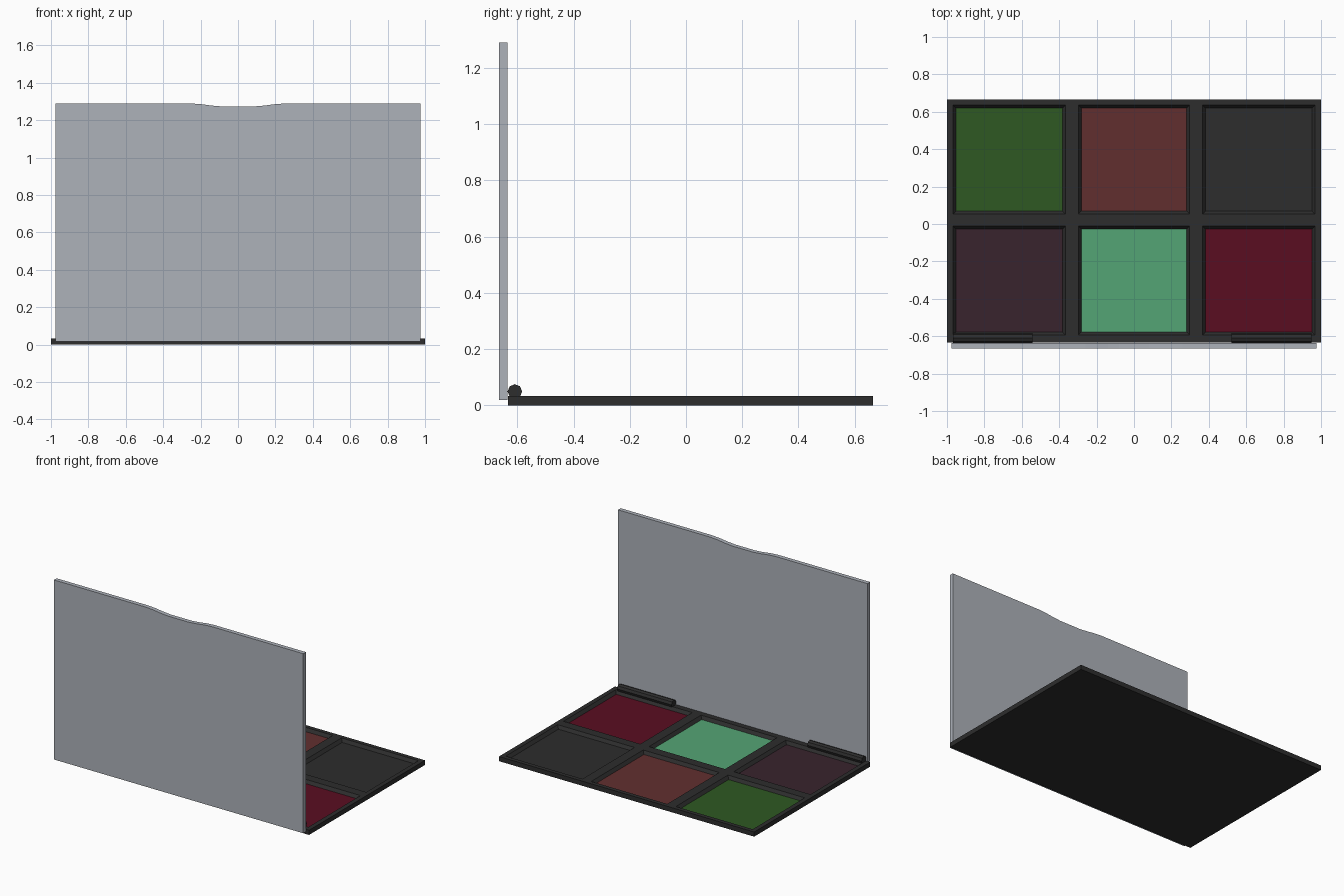
import bpy, bmesh, math
from mathutils import Matrix

if "Cube" in bpy.data.objects:
    bpy.data.objects.remove(bpy.data.objects["Cube"])


def mat(name, rgb):
    m = bpy.data.materials.new(name)
    lin = [((c / 255 + 0.055) / 1.055) ** 2.4 if c > 10 else c / 255 / 12.92 for c in rgb]
    m.diffuse_color = (*lin, 1)
    m.use_nodes = True
    m.node_tree.nodes["Principled BSDF"].inputs["Base Color"].default_value = m.diffuse_color
    return m


def make(name, bm, mats):
    bmesh.ops.recalc_face_normals(bm, faces=bm.faces)
    me = bpy.data.meshes.new(name)
    bm.to_mesh(me)
    bm.free()
    for m in mats:
        me.materials.append(m)
    ob = bpy.data.objects.new(name, me)
    bpy.context.collection.objects.link(ob)
    return ob


black = mat("black plastic", (45, 45, 45))
glass = mat("lid grey", (173, 178, 186))
pans = [mat("plum", (56, 35, 45)), mat("mint", (84, 165, 117)), mat("crimson", (90, 13, 33)),
        mat("green", (46, 88, 34)), mat("brick", (97, 47, 47)), black]

# Tray: grid of top faces, sunk sloped wells, then walls and underside
xs = [-1, -0.968, -0.366, -0.298, 0.298, 0.366, 0.968, 1]
ys = [-0.633, -0.594, -0.011, 0.053, 0.636, 0.665]
TOP = 0.033
bm = bmesh.new()
grid = [[bm.verts.new((x, y, TOP)) for x in xs] for y in ys]
wells = []
for j in range(len(ys) - 1):
    for i in range(len(xs) - 1):
        f = bm.faces.new((grid[j][i], grid[j][i + 1], grid[j + 1][i + 1], grid[j + 1][i]))
        if i % 2 and j % 2:
            wells.append(f)
rim = [e for e in bm.edges if e.is_boundary]
skirt = bmesh.ops.extrude_edge_only(bm, edges=rim)["geom"]
for v in skirt:
    if isinstance(v, bmesh.types.BMVert):
        v.co.z = 0
bmesh.ops.contextual_create(bm, geom=[e for e in skirt if isinstance(e, bmesh.types.BMEdge) and e.is_boundary])
bmesh.ops.inset_individual(bm, faces=wells, thickness=0.024, depth=0)
for k, f in enumerate(wells):
    f.material_index = k + 1      # powder colour on the well floor
    for v in f.verts:
        v.co.z = 0.012
make("palette_tray", bm, [black] + pans)

# Lid: upright plate with a shallow thumb notch in its top edge
notch = [(0.26, 1.29), (0.2, 1.286), (0.14, 1.278), (0.08, 1.273)]
outline = [(-0.977, 0.018), (0.977, 0.018), (0.977, 1.29)] + notch
outline += [(-x, z) for x, z in reversed(notch)] + [(-0.977, 1.29)]
bm = bmesh.new()
face = bm.faces.new([bm.verts.new((x, -0.665, z)) for x, z in outline])
ext = bmesh.ops.extrude_face_region(bm, geom=[face])["geom"]
for v in ext:
    if isinstance(v, bmesh.types.BMVert):
        v.co.y = -0.635
make("lid", bm, [glass])

# Hinge barrels lying along the back of the tray
for name, x0, x1 in (("hinge_left", -0.968, -0.542), ("hinge_right", 0.522, 0.948)):
    bm = bmesh.new()
    place = Matrix.Translation(((x0 + x1) / 2, -0.609, 0.049)) @ Matrix.Rotation(math.pi / 2, 4, "Y")
    bmesh.ops.create_cone(bm, cap_ends=True, segments=8, radius1=0.026, radius2=0.026,
                          depth=x1 - x0, matrix=place)
    make(name, bm, [black])
